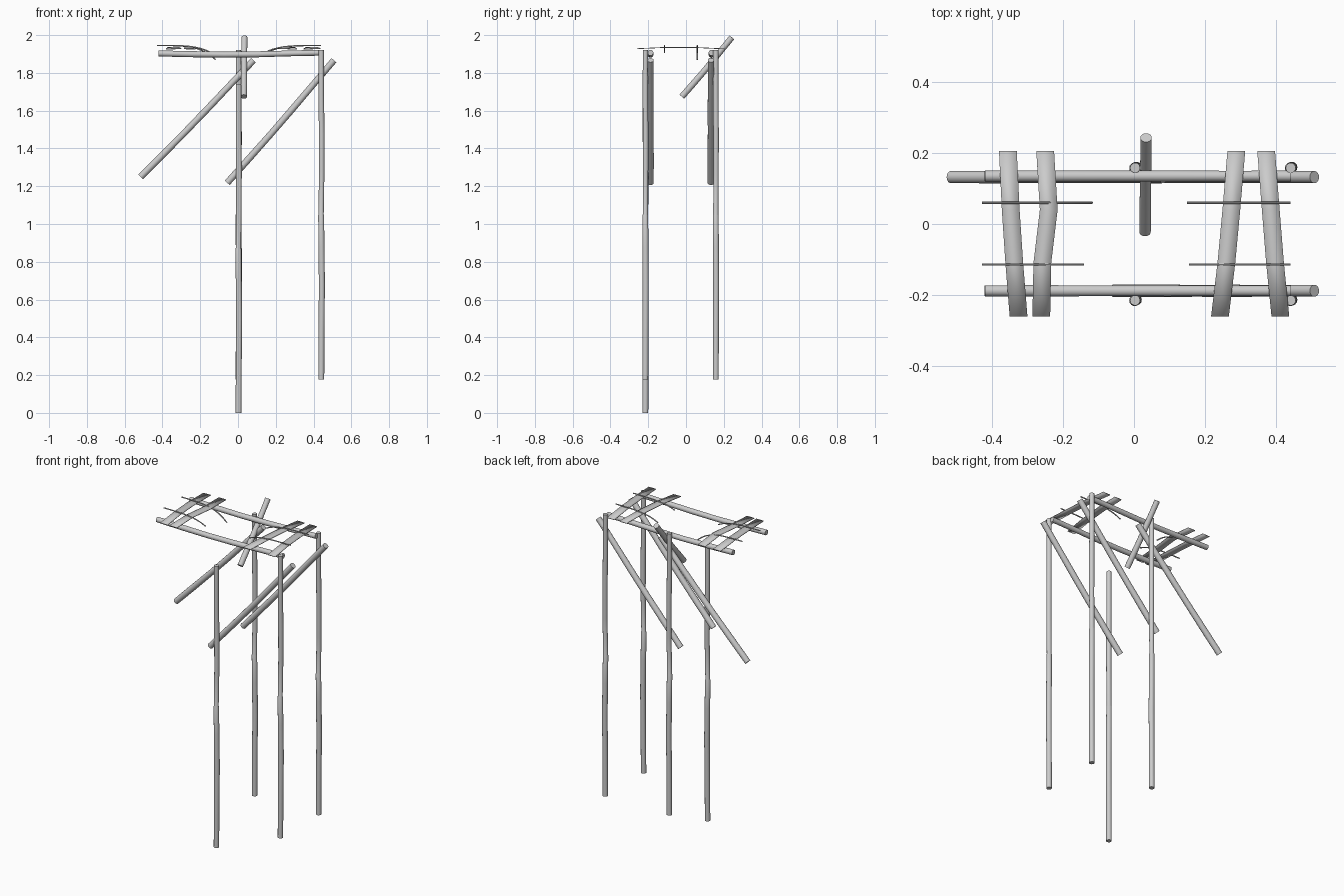
import bpy, bmesh, math
from mathutils import Vector

if "Cube" in bpy.data.objects:
    bpy.data.objects.remove(bpy.data.objects["Cube"])


def finish(name, bm):
    bmesh.ops.recalc_face_normals(bm, faces=bm.faces)
    me = bpy.data.meshes.new(name)
    bm.to_mesh(me)
    bm.free()
    ob = bpy.data.objects.new(name, me)
    bpy.context.collection.objects.link(ob)
    bpy.context.view_layer.objects.active = ob
    bpy.ops.object.select_all(action='DESELECT')
    ob.select_set(True)
    bpy.ops.object.shade_smooth_by_angle(angle=math.radians(40))
    return ob


def pole(name, pts, radii, sides=14):
    """Capped round pole through the points, one radius per point."""
    pts = [Vector(p) for p in pts]
    axis = (pts[-1] - pts[0]).normalized()
    ref = Vector((0, 1, 0)) if abs(axis.y) < 0.6 else Vector((1, 0, 0))
    bm = bmesh.new()
    rings = []
    for i, (p, r) in enumerate(zip(pts, radii)):
        d = (pts[min(i + 1, len(pts) - 1)] - pts[max(i - 1, 0)]).normalized()
        u = d.cross(ref).normalized()
        v = d.cross(u)
        rings.append([bm.verts.new(p + r * (u * math.cos(a) + v * math.sin(a)))
                      for a in (2 * math.pi * k / sides for k in range(sides))])
    for a, b in zip(rings, rings[1:]):
        for k in range(sides):
            n = (k + 1) % sides
            bm.faces.new((a[k], a[n], b[n], b[k]))
    bm.faces.new(rings[0])
    bm.faces.new(rings[-1])
    return finish(name, bm)


def bent_pole(name, a, b, r, wobble):
    """Straight pole with a slight natural bend."""
    a, b, w = Vector(a), Vector(b), Vector(wobble)
    ts = (0, 0.2, 0.4, 0.6, 0.8, 1)
    bend = (0, 0.6, 1, 0.9, 0.4, 0)
    rs = (1, 1.02, 0.98, 1.0, 0.96, 0.98)
    return pole(name, [a.lerp(b, t) + w * k for t, k in zip(ts, bend)],
                [r * k for k in rs])


# Upright posts: two spliced lengths with a small step; one stands lower
for name, x, y, z in (("post_front_left", 0.003, -0.215, 0.0),
                      ("post_front_right", 0.441, -0.215, 0.178),
                      ("post_back_left", 0.003, 0.158, 0.178),
                      ("post_back_right", 0.441, 0.158, 0.178)):
    prof = ((0, 0, 0.0155), (0.25, 0.001, 0.0155), (0.5, 0.003, 0.016),
            (0.7, 0.001, 0.0158), (0.868, -0.001, 0.0155),
            (0.872, -0.001, 0.0138), (1.1, 0.002, 0.0145),
            (1.3, 0.002, 0.015), (1.5, 0, 0.0145), (1.742, 0, 0.0142))
    pole(name, [(x + o, y + o * 0.5, z + h) for h, o, _ in prof],
         [r for *_, r in prof])

# Horizontal rails along the top, sagging slightly
for name, y in (("rail_front", -0.188), ("rail_back", 0.135)):
    bent_pole(name, (-0.42, y, 1.903), (0.442, y, 1.907), 0.0158, (0, 0, -0.008))

# Diagonal braces
for name, y, x0, z0, x1 in (("brace_front", -0.188, -0.057, 1.218, 0.508),
                            ("brace_back_right", 0.132, -0.057, 1.218, 0.508),
                            ("brace_back_left", 0.132, -0.515, 1.25, 0.082)):
    bent_pole(name, (x0, y, z0), (x1, y, 1.867), 0.0175, (0.003, 0, -0.003))

# Short cross strut leaning over the back rail
bent_pole("cross_strut", (0.031, -0.022, 1.674), (0.034, 0.243, 1.988),
          0.0165, (0, 0.002, -0.002))

# Flat slats lying across the rails
for i, cs in enumerate(((-0.355, -0.347, -0.337, -0.325),
                        (-0.25, -0.24, -0.258, -0.261),
                        (0.288, 0.274, 0.26, 0.242),
                        (0.372, 0.385, 0.397, 0.412))):
    bm = bmesh.new()
    rows = [[bm.verts.new((c + s * 0.025, y, z)) for s in (-1, 1)]
            for c, y, z in zip(cs, (0.205, 0.04, -0.11, -0.26),
                               (1.927, 1.935, 1.935, 1.928))]
    for a, b in zip(rows, rows[1:]):
        bm.faces.new((a[0], a[1], b[1], b[0]))
    ob = finish(f"slat_{i + 1}", bm)
    m = ob.modifiers.new("thickness", 'SOLIDIFY')
    m.thickness = 0.004
    m.offset = 0

# Thin twigs holding the slats, their inner ends drooping
for name, y, x0, x1, drop in (("twig_back_left", 0.06, -0.428, -0.118, 0.075),
                              ("twig_front_left", -0.114, -0.428, -0.142, 0.038),
                              ("twig_back_right", 0.06, 0.44, 0.15, 0.038),
                              ("twig_front_right", -0.114, 0.44, 0.156, 0.03)):
    ts = [k / 10 for k in range(11)]
    pole(name, [(x0 + (x1 - x0) * t, y, 1.945 - drop * t ** 4) for t in ts],
         [0.0035] * 11, 8)
